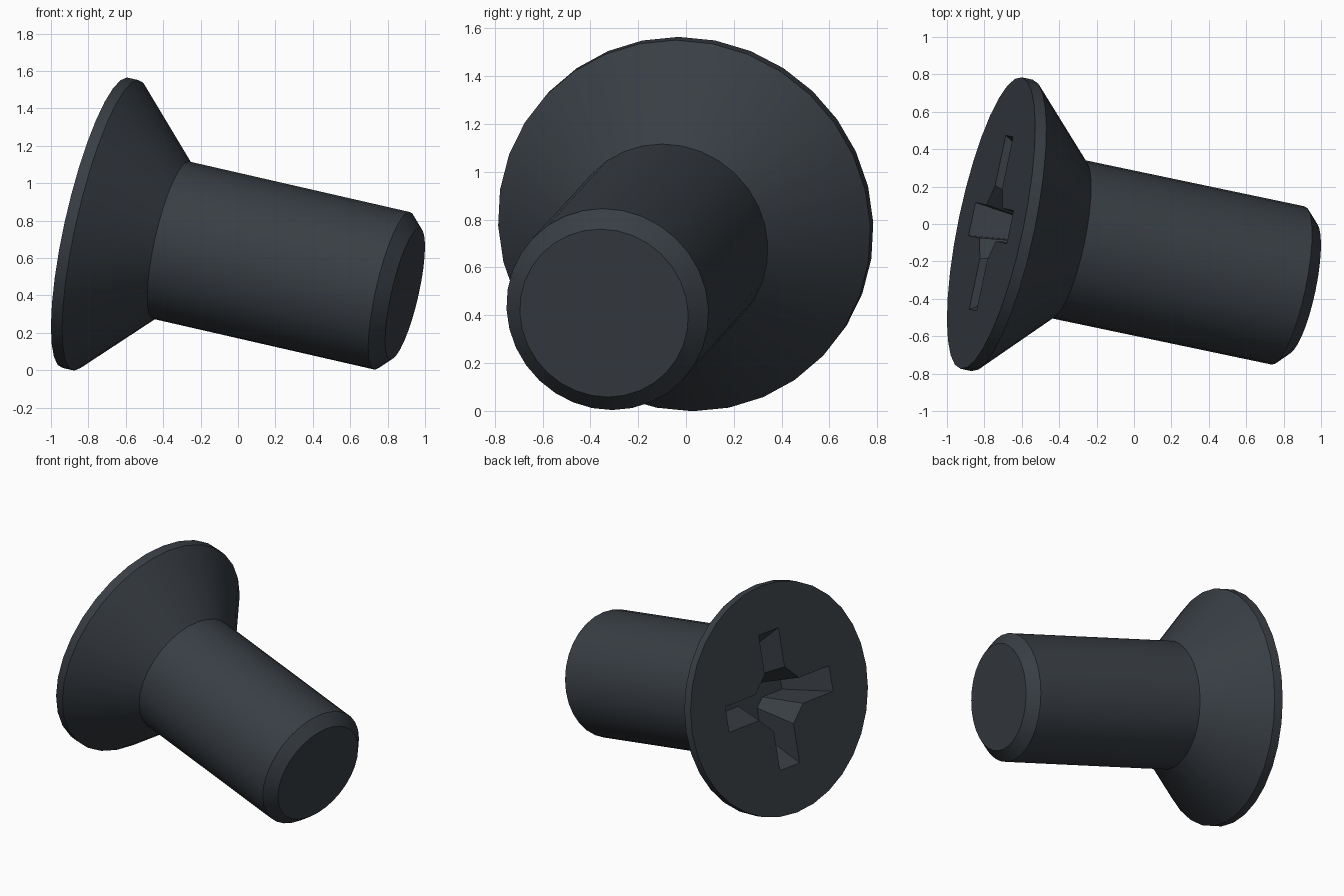
import bpy, bmesh, math
from mathutils import Matrix, Vector

cube = bpy.data.objects.get("Cube")
if cube:
    bpy.data.objects.remove(cube)

# Dark blued steel
steel = bpy.data.materials.new("dark_steel")
steel.use_nodes = True
colour = (0.04, 0.048, 0.058, 1)
steel.diffuse_color = colour
steel.node_tree.nodes["Principled BSDF"].inputs["Base Color"].default_value = colour

# Tilted frame: local z runs along the shank, origin at the centre of the head face
axis = Vector((0.955, -0.2006, -0.2187)).normalized()
side = Vector((0, 0, 1)).cross(axis).normalized()
up = axis.cross(side)
frame = Matrix((side, up, axis)).transposed().to_4x4()
frame.translation = (-0.764, 0.005, 0.788)

bm = bmesh.new()


def circle(radius, z, steps=32):
    """Ring of vertices around the screw axis."""
    turns = [math.tau * i / steps for i in range(steps)]
    return [bm.verts.new((radius * math.cos(a), radius * math.sin(a), z)) for a in turns]


def cross(reach, root, half, z):
    """Outline of a four-armed cross with chamfered inner corners."""
    arm = [(root, -half), (reach, -half), (reach, half), (root, half)]
    return [bm.verts.new(Matrix.Rotation(k * math.pi / 2, 3, 'Z') @ Vector((x, y, z)))
            for k in range(4) for x, y in arm]


def pairs(loop):
    return list(zip(loop, loop[1:] + loop[:1]))


def skin(a, b):
    """Join two loops of equal length with quads."""
    for (a0, a1), (b0, b1) in zip(pairs(a), pairs(b)):
        bm.faces.new((a0, a1, b1, b0))


# Head rim, countersink, shank and chamfered tip
profile = [(0.796, 0), (0.796, 0.062), (0.432, 0.426), (0.432, 1.663), (0.36, 1.735)]
rings = [circle(r, z) for r, z in profile]
for a, b in zip(rings, rings[1:]):
    skin(a, b)
bm.faces.new(rings[-1])

# Cross recess with sloping walls and a flat floor
mouth = cross(0.475, 0.2, 0.09, 0)
floor = cross(0.29, 0.11, 0.05, 0.3)
skin(mouth, floor)
bm.faces.new(floor)

# Flat head face between the rim and the recess
border = [bm.edges.get(pair) for loop in (rings[0], mouth) for pair in pairs(loop)]
bmesh.ops.triangle_fill(bm, edges=border, use_beauty=True, normal=(0, 0, -1))

bmesh.ops.recalc_face_normals(bm, faces=bm.faces)
bm.transform(frame)
mesh = bpy.data.meshes.new("countersunk_screw")
bm.to_mesh(mesh)
bm.free()
mesh.materials.append(steel)
mesh.shade_smooth()
mesh.set_sharp_from_angle(angle=math.radians(30))
screw = bpy.data.objects.new("countersunk_screw", mesh)
bpy.context.collection.objects.link(screw)
